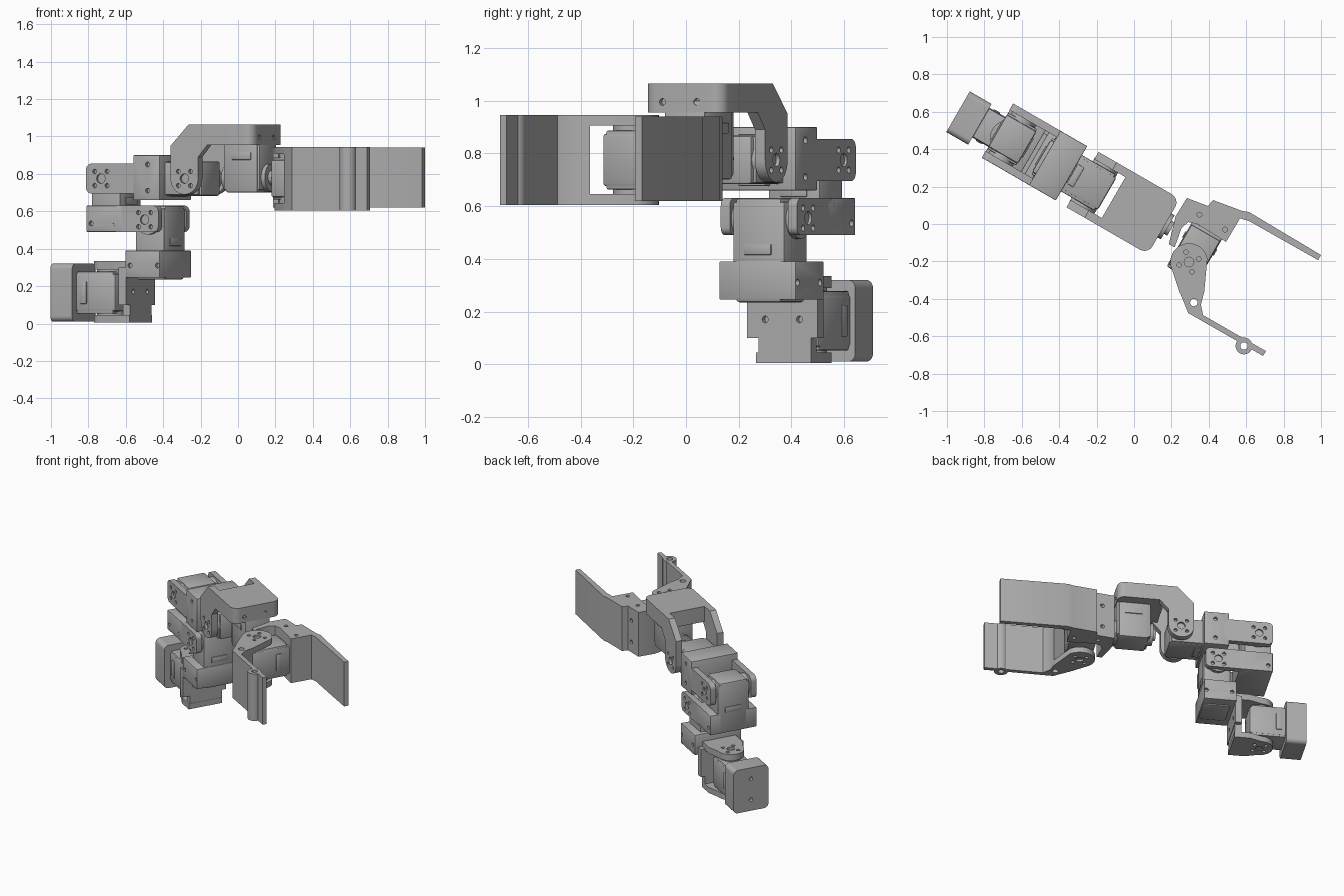
import bpy, bmesh, math
from mathutils import Matrix, Vector

if "Cube" in bpy.data.objects:
    bpy.data.objects.remove(bpy.data.objects["Cube"], do_unlink=True)

grey = bpy.data.materials.new("matte grey")
grey.use_nodes = True
grey.diffuse_color = (0.42, 0.42, 0.42, 1)
grey.node_tree.nodes["Principled BSDF"].inputs["Base Color"].default_value = (0.42, 0.42, 0.42, 1)

YAW = math.radians(-30)   # heading of the whole arm
MID = 0.068               # centre plane of the arm, across its length
parts = []
ORDER = {"u": lambda a, b, c: (c, a, b),
         "v": lambda a, b, c: (a, c, b),
         "z": lambda a, b, c: (a, b, c)}
AXIS = {"u": Vector((1, 0, 0)), "v": Vector((0, 1, 0)), "z": Vector((0, 0, 1))}


def finish(bm, name, yaw, bevel=0):
    bmesh.ops.recalc_face_normals(bm, faces=bm.faces)
    if bevel:
        bmesh.ops.bevel(bm, geom=bm.edges[:], offset=bevel, segments=2,
                        profile=0.5, affect="EDGES")
    mesh = bpy.data.meshes.new(name)
    bm.to_mesh(mesh)
    bm.free()
    mesh.materials.append(grey)
    obj = bpy.data.objects.new(name, mesh)
    obj.rotation_euler.z = yaw
    bpy.context.collection.objects.link(obj)
    parts.append(obj)
    return obj


def prism(name, pts, lo, hi, axis, yaw=YAW, bevel=0):
    bm = bmesh.new()
    place = ORDER[axis]
    base = [bm.verts.new(place(a, b, lo)) for a, b in pts]
    top = [bm.verts.new(place(a, b, hi)) for a, b in pts]
    bm.faces.new(base)
    bm.faces.new(top)
    n = len(pts)
    for i in range(n):
        j = (i + 1) % n
        bm.faces.new((base[i], base[j], top[j], top[i]))
    return finish(bm, name, yaw, bevel)


def arc(cx, cy, r, start, end, n=8):
    angles = [math.radians(start + (end - start) * i / n) for i in range(n + 1)]
    return [(cx + r * math.cos(t), cy + r * math.sin(t)) for t in angles]


def rounded(x0, x1, y0, y1, r):
    return (arc(x1 - r, y1 - r, r, 0, 90) + arc(x0 + r, y1 - r, r, 90, 180)
            + arc(x0 + r, y0 + r, r, 180, 270) + arc(x1 - r, y0 + r, r, 270, 360))


def rod(bm, centre, direction, r, length, segments=24):
    turn = Vector((0, 0, 1)).rotation_difference(direction).to_matrix().to_4x4()
    bmesh.ops.create_cone(bm, cap_ends=True, segments=segments, radius1=r, radius2=r,
                          depth=length, matrix=Matrix.Translation(centre) @ turn)


def drill(obj, points, axis, r=0.013, depth=0.02):
    bm = bmesh.new()
    for p in points:
        rod(bm, Vector(p), AXIS[axis], r, depth * 2, 16)
    cutter = finish(bm, "cutter", obj.rotation_euler.z)
    parts.remove(cutter)
    cutter.hide_render = True
    mod = obj.modifiers.new("holes", "BOOLEAN")
    mod.operation, mod.object, mod.solver = "DIFFERENCE", cutter, "EXACT"
    bpy.context.view_layer.update()
    cut_mesh = bpy.data.meshes.new_from_object(
        obj.evaluated_get(bpy.context.evaluated_depsgraph_get()))
    obj.modifiers.clear()
    obj.data = cut_mesh
    bpy.data.objects.remove(cutter, do_unlink=True)


def bolt_ring(obj, u, v, z):
    # horn hole with four bolts, through the side of a prong
    drill(obj, [(u, v, z)], "v", 0.026)
    drill(obj, [(u + 0.038 * a, v, z + 0.038 * b) for a in (-1, 1) for b in (-1, 1)], "v", 0.012)


def servo(name, centre, along, horn, length):
    # body runs from just before the horn axis, "along" its length
    c, L, H = Vector(centre), Vector(along), Vector(horn)
    frame = Matrix((L, H.cross(L), H)).transposed().to_4x4()
    frame.translation = c

    def block(part, x0, x1, half_w, half_h, bevel):
        bm = bmesh.new()
        size = Matrix.Diagonal((x1 - x0, half_w * 2, half_h * 2, 1))
        shift = Matrix.Translation(((x0 + x1) / 2, 0, 0))
        bmesh.ops.create_cube(bm, size=1, matrix=frame @ shift @ size)
        finish(bm, name + "_" + part, YAW, bevel)

    block("body", -0.08, length, 0.092, 0.1, 0.012)
    block("case_band", -0.065, length - 0.02, 0.088, 0.112, 0.006)
    block("connector", 0.095, 0.135, 0.098, 0.06, 0.004)
    bm = bmesh.new()
    rod(bm, c, H, 0.074, 0.27, 32)
    rod(bm, c, H, 0.04, 0.31, 24)
    finish(bm, name + "_horns", YAW)


def rect(x0, x1, y0, y1):
    return [(x0, y0), (x1, y0), (x1, y1), (x0, y1)]


# Six servos
servo("base_servo", (-0.82, 0.06, 0.165), (-1, 0, 0), (0, 0, 1), 0.18)
servo("shoulder_servo", (-0.52, MID, 0.55), (0, 0, -1), (0, 1, 0), 0.315)
servo("elbow_servo", (-0.79, MID, 0.77), (0, 0, -1), (0, 1, 0), 0.27)
servo("wrist_servo", (-0.285, MID, 0.775), (-1, 0, 0), (0, 1, 0), 0.28)
servo("roll_servo", (0.03, 0.075, 0.78), (0, 0, 1), (1, 0, 0), 0.24)
servo("grip_servo", (0.356, -0.029, 0.775), (0, 1, 0), (0, 0, 1), 0.2)

# Base block behind the first servo
base = prism("base_block", rounded(-0.076, 0.175, 0.01, 0.32, 0.03), -1.115, -0.98, "u")
drill(base, [(-1.115, 0.05, z) for z in (0.09, 0.24)], "u")

# Base yoke: plates above and below the servo, joined by a wall
for label, z0, z1 in (("lower", 0.005, 0.045), ("upper", 0.29, 0.335)):
    plate = arc(-0.82, 0.06, 0.09, 90, 270, 12) + [(-0.74, -0.06), (-0.635, -0.06),
                                                  (-0.635, 0.18), (-0.74, 0.18)]
    obj = prism(label + "_yoke_plate", plate, z0, z1, "z")
    outer = z1 if label == "upper" else z0
    drill(obj, [(-0.82, 0.06, outer)], "z", 0.026)
    drill(obj, [(-0.82 + a, 0.06 + b, outer) for a in (-0.038, 0.038) for b in (-0.038, 0.038)],
          "z", 0.012)
prism("yoke_foot_wall", rect(-0.05, 0.18, 0.005, 0.11), -0.68, -0.637, "u")
wall = prism("yoke_wall", rect(-0.1, 0.21, 0.1, 0.3), -0.68, -0.635, "u")
drill(wall, [(-0.635, v, 0.17) for v in (-0.02, 0.13)], "u")

# Sleeves that hold a servo body
shoulder = prism("shoulder_sleeve", rect(-0.1, 0.235, 0.245, 0.39), -0.64, -0.425, "u", bevel=0.004)
drill(shoulder, [(u, v, 0.31) for u in (-0.61, -0.44) for v in (-0.1, 0.235)], "v")
elbow = prism("elbow_sleeve", rect(-0.1, 0.235, 0.49, 0.63), -0.88, -0.66, "u", bevel=0.004)
drill(elbow, [(u, v, 0.535) for u in (-0.85, -0.7) for v in (-0.1, 0.235)], "v")
wrist = prism("wrist_sleeve", rect(-0.1, 0.235, 0.66, 0.9), -0.59, -0.425, "u", bevel=0.004)
drill(wrist, [(-0.5, v, z) for v in (-0.1, 0.235) for z in (0.71, 0.85)], "v")

# Paired prongs that clasp the shoulder, elbow and wrist horns
wrist_arm = arc(-0.272, 0.775, 0.085, 180, 360, 16) + [
    (-0.187, 0.89), (-0.13, 0.955), (-0.05, 0.955), (-0.05, 1.065), (-0.245, 1.065), (-0.357, 0.95)]
for side, s in (("right", -1), ("left", 1)):
    outer = MID + s * 0.167
    lo, hi = sorted((outer, outer - s * 0.04))
    p = prism(side + "_shoulder_prong", rounded(-0.72, -0.435, 0.49, 0.63, 0.03), lo, hi, "v")
    bolt_ring(p, -0.52, outer, 0.555)
    p = prism(side + "_elbow_prong", rounded(-0.882, -0.56, 0.695, 0.855, 0.035), lo, hi, "v")
    bolt_ring(p, -0.79, outer, 0.775)
    outer += s * 0.004
    lo, hi = sorted((outer, outer - s * 0.045))
    p = prism(side + "_wrist_prong", wrist_arm, lo, hi, "v")
    bolt_ring(p, -0.272, outer, 0.775)

# Overhead cap that carries the roll servo
cap = prism("overhead_cap", rounded(-0.165, 0.145, -0.103, 0.239, 0.05), 0.955, 1.065, "z")
drill(cap, [(0.145, v, 0.995) for v in (-0.02, 0.13)], "u")

# Fixed finger, with the mounting plate on the roll horn
fixed = prism("fixed_finger", [
    (0.283, 0.139), (0.396, 0.096), (0.422, 0.128), (0.578, 0.07), (0.615, 0.064),
    (1.0, -0.166), (0.984, -0.193), (0.615, 0.016), (0.567, 0.03), (0.492, -0.096),
    (0.337, 0.0), (0.29, 0.01), (0.255, -0.02), (0.217, -0.125), (0.186, -0.107),
    (0.222, 0.04)], 0.62, 0.94, "z", yaw=0)
drill(fixed, [(x, y, z) for x, y in ((0.35, 0.05), (0.487, -0.03)) for z in (0.62, 0.94)], "z")
drill(fixed, [(0.36, 0.11, z) for z in (0.695, 0.85)], "v")

# Moving jaw: two hub plates, a bent full-height blade and a tip ring
hub = arc(0.294, -0.203, 0.1, 10, 190, 20) + [(0.245, -0.37), (0.375, -0.37)]
for label, z0, z1 in (("lower", 0.605, 0.645), ("upper", 0.905, 0.945)):
    plate = prism(label + "_jaw_plate", hub, z0, z1, "z", yaw=0)
    outer = z1 if label == "upper" else z0
    drill(plate, [(0.294, -0.203, outer)], "z", 0.026)
    drill(plate, [(0.294 + 0.055 * math.cos(t), -0.203 + 0.055 * math.sin(t), outer)
                  for t in (0.3, 1.87, 3.44, 5.01)], "z", 0.012)
jaw = prism("jaw_blade", [
    (0.245, -0.365), (0.375, -0.365), (0.358, -0.43), (0.369, -0.487), (0.706, -0.68),
    (0.69, -0.705), (0.33, -0.499), (0.29, -0.476)], 0.605, 0.945, "z", yaw=0)
drill(jaw, [(0.32, -0.42, 0.775)], "z", 0.02, 0.3)
ring = prism("jaw_tip_ring", arc(0.588, -0.652, 0.045, 0, 345, 23), 0.605, 0.945, "z", yaw=0)
for obj in (jaw, ring):
    drill(obj, [(0.588, -0.652, 0.775)], "z", 0.02, 0.3)

# Smooth the rounded parts, keeping hard edges
bpy.ops.object.select_all(action="DESELECT")
for obj in parts:
    obj.select_set(True)
bpy.context.view_layer.objects.active = parts[0]
bpy.ops.object.shade_smooth_by_angle(angle=math.radians(30))
